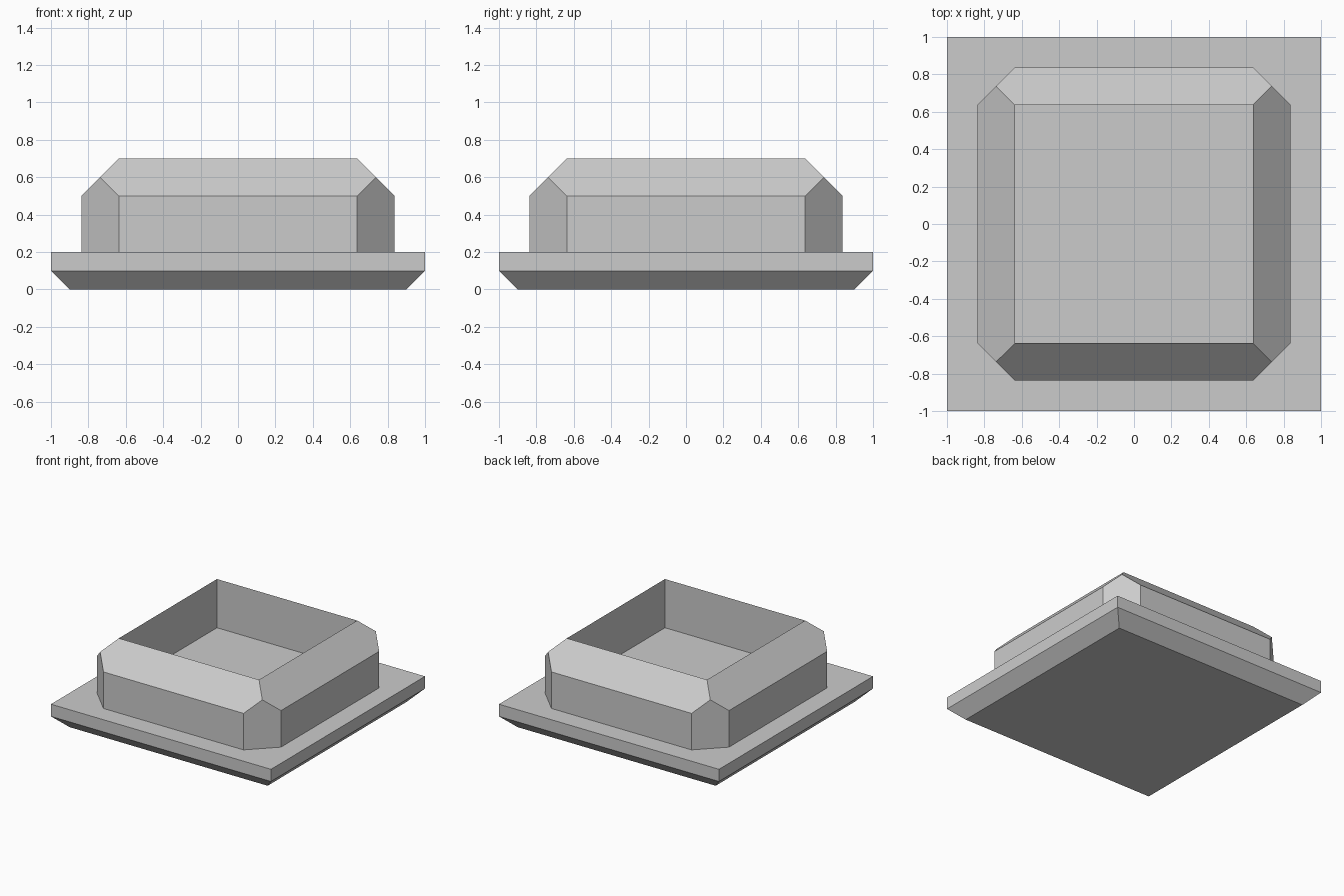
import bpy
import bmesh
from mathutils import Matrix, Vector

if "Cube" in bpy.data.objects:
    bpy.data.objects.remove(bpy.data.objects["Cube"], do_unlink=True)

# Single flat grey
grey = bpy.data.materials.new("light_grey")
grey.use_nodes = True
grey.diffuse_color = (0.6, 0.6, 0.6, 1)
bsdf = next(n for n in grey.node_tree.nodes if n.type == "BSDF_PRINCIPLED")
bsdf.inputs["Base Color"].default_value = grey.diffuse_color

SIDES = [(1, 0), (0, 1), (-1, 0), (0, -1)]
CORNERS = [(1, 1), (-1, 1), (-1, -1), (1, -1)]


def block(half, bottom, top):
    """Square block between two heights."""
    bm = bmesh.new()
    size = Matrix.Diagonal((2 * half, 2 * half, top - bottom, 1))
    move = Matrix.Translation((0, 0, (bottom + top) / 2))
    bmesh.ops.create_cube(bm, size=1, matrix=move @ size)
    return bm


def slice_off(bm, point, normal):
    """Remove everything beyond a plane and cap the cut."""
    bmesh.ops.bisect_plane(bm, geom=bm.verts[:] + bm.edges[:] + bm.faces[:],
                           dist=1e-5, plane_co=point, plane_no=normal,
                           clear_outer=True)
    rim = [e for e in bm.edges if e.is_boundary]
    if rim:
        bmesh.ops.holes_fill(bm, edges=rim, sides=0)


def finish(bm, name):
    bmesh.ops.recalc_face_normals(bm, faces=bm.faces[:])
    mesh = bpy.data.meshes.new(name)
    bm.to_mesh(mesh)
    bm.free()
    mesh.materials.append(grey)
    obj = bpy.data.objects.new(name, mesh)
    bpy.context.collection.objects.link(obj)
    return obj


# Base plate with its underside edges chamfered
base = block(1.0, 0.0, 0.2)
for x, y in SIDES:
    slice_off(base, Vector((x, y, 0.1)), Vector((x, y, -1)))
finish(base, "base_plate")

# Raised wall: chamfered corners and top edges, hollowed from the top
OUTER, INNER, TOP, FLOOR = 0.837, 0.637, 0.7, 0.3
wall = block(OUTER, 0.2, TOP)
for x, y in CORNERS:
    slice_off(wall, Vector((x * OUTER, y * INNER, TOP)), Vector((x, y, 0)))
for x, y in SIDES:
    slice_off(wall, Vector((x * INNER, y * INNER, TOP)), Vector((x, y, 1)))
wall.normal_update()
lid = max(wall.faces, key=lambda f: f.calc_center_median().z)
pocket = bmesh.ops.extrude_discrete_faces(wall, faces=[lid])["faces"][0]
bmesh.ops.translate(wall, verts=pocket.verts[:], vec=(0, 0, FLOOR - TOP))
finish(wall, "raised_wall")
